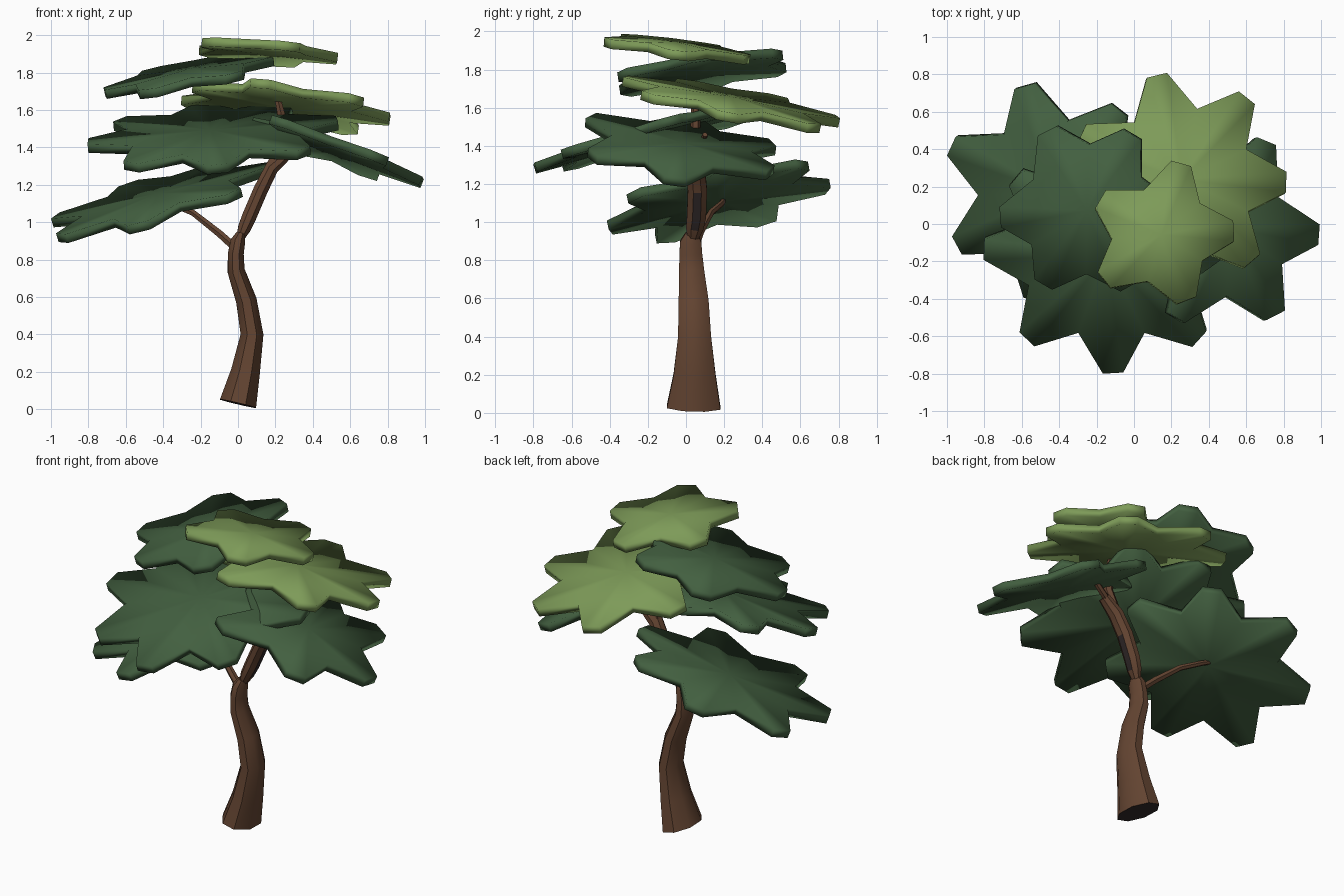
import bpy
import bmesh
import math
from mathutils import Vector

cube = bpy.data.objects.get("Cube")
if cube:
    bpy.data.objects.remove(cube, do_unlink=True)


def make_material(name, colour):
    material = bpy.data.materials.new(name)
    material.use_nodes = True
    material.diffuse_color = (*colour, 1)
    shader = material.node_tree.nodes["Principled BSDF"]
    shader.inputs["Base Color"].default_value = (*colour, 1)
    shader.inputs["Roughness"].default_value = 0.9
    return material


dark_green = make_material("dark green", (0.055, 0.115, 0.051))
light_green = make_material("light green", (0.205, 0.325, 0.098))
bark_brown = make_material("bark brown", (0.125, 0.058, 0.031))
hollow_dark = make_material("dark hollow", (0.03, 0.022, 0.022))


def finish(name, mesh_data, materials, angle):
    """Turn the bmesh into a shaded object."""
    bmesh.ops.recalc_face_normals(mesh_data, faces=mesh_data.faces)
    mesh = bpy.data.meshes.new(name)
    mesh_data.to_mesh(mesh)
    mesh_data.free()
    for material in materials:
        mesh.materials.append(material)
    part = bpy.data.objects.new(name, mesh)
    bpy.context.collection.objects.link(part)
    bpy.ops.object.select_all(action="DESELECT")
    part.select_set(True)
    bpy.context.view_layer.objects.active = part
    bpy.ops.object.shade_smooth_by_angle(angle=math.radians(angle))
    return part


def leaf_pad(name, material, height, slope, notch, tips):
    """Tilted star-shaped slab with blunt tips and pulled-in notches."""
    tips = [Vector(tip) for tip in tips]
    centre = sum(tips, Vector((0, 0))) / len(tips)
    blunt = 0.055
    outline = []
    for index, tip in enumerate(tips):
        following = tips[(index + 1) % len(tips)]
        outward = (tip - centre).normalized()
        across = Vector((-outward.y, outward.x)) * blunt
        outline.append((tip - across, 0))
        outline.append((tip + across, 0))
        valley = centre + ((tip + following) / 2 - centre) * notch
        outline.append((valley, 0.01))

    def lift(point, extra):
        return (point.x, point.y,
                height + slope[0] * point.x + slope[1] * point.y + extra)

    bm = bmesh.new()
    hub = bm.verts.new(lift(centre, 0.015))
    ring = [bm.verts.new(lift(point, extra)) for point, extra in outline]
    for index, vert in enumerate(ring):
        bm.faces.new((hub, vert, ring[(index + 1) % len(ring)]))
    pad = finish(name, bm, [material], 30)
    slab = pad.modifiers.new("thickness", "SOLIDIFY")
    slab.thickness = 0.05
    slab.offset = 0
    return pad


def limb(name, path, depth=1.0, sides=8, hollow=None):
    """Tapered tube through (x, y, z, radius); depth stretches it along y."""
    bm = bmesh.new()
    points = [Vector(step[:3]) for step in path]
    rings = []
    for index, step in enumerate(path):
        before = points[max(index - 1, 0)]
        after = points[min(index + 1, len(points) - 1)]
        along = (after - before).normalized()
        side = Vector((0, 1, 0)).cross(along).normalized()
        front = along.cross(side)
        ring = []
        for corner in range(sides):
            turn = math.tau * (corner + 0.5) / sides
            ring.append(bm.verts.new(
                points[index] + side * math.cos(turn) * step[3]
                + front * math.sin(turn) * step[3] * depth))
        rings.append(ring)
    for lower, upper in zip(rings, rings[1:]):
        for corner in range(sides):
            other = (corner + 1) % sides
            bm.faces.new((lower[corner], lower[other],
                          upper[other], upper[corner]))
    base = bm.faces.new(rings[0])
    bm.faces.new(rings[-1])
    bm.normal_update()
    bmesh.ops.recalc_face_normals(bm, faces=bm.faces)
    if hollow:
        # Dark patch on the underside of the lean
        for face in bm.faces:
            middle = face.calc_center_median().z
            if face.normal.x > 0.75 and hollow[0] < middle < hollow[1]:
                face.material_index = 1
    elif points[0].z < 0.1:
        # Dark cut end under the trunk
        base.material_index = 1
    return finish(name, bm, [bark_brown, hollow_dark], 35)


# Trunk and branches
limb("lower_trunk", [
    (0, 0.04, 0.03, 0.107), (0.04, 0.045, 0.2, 0.084),
    (0.075, 0.045, 0.4, 0.066), (0.045, 0.04, 0.58, 0.06),
    (-0.01, 0.03, 0.74, 0.05), (-0.012, 0.025, 0.83, 0.046),
    (0, 0.025, 0.9, 0.042), (0.015, 0.03, 0.94, 0.025)],
    depth=1.42)
limb("upper_trunk", [
    (0.01, 0.035, 0.91, 0.022), (0.035, 0.045, 0.97, 0.038),
    (0.06, 0.055, 1.03, 0.042), (0.12, 0.06, 1.17, 0.042),
    (0.18, 0.05, 1.29, 0.04), (0.27, 0.05, 1.37, 0.03)],
    depth=1.3, hollow=(0.98, 1.2))
limb("top_branch", [
    (0.17, 0.05, 1.29, 0.03), (0.24, 0.05, 1.43, 0.03),
    (0.235, 0.05, 1.56, 0.025), (0.21, 0.05, 1.67, 0.018)], sides=6)
limb("right_twig", [
    (0.22, 0.05, 1.34, 0.022), (0.32, 0.08, 1.39, 0.02),
    (0.42, 0.1, 1.46, 0.014)], sides=6)
limb("left_branch", [
    (0, 0.04, 0.85, 0.024), (-0.1, 0.07, 0.94, 0.022),
    (-0.24, 0.13, 1.05, 0.018), (-0.36, 0.19, 1.1, 0.016),
    (-0.45, 0.2, 1.14, 0.012)], sides=6)

# Foliage, lowest pad to highest
leaf_pad("lower_left_foliage", dark_green, 1.2, (0.28, 0.2), 0.76, [
    (-0.58, 0.74), (-0.97, 0.42), (-0.94, -0.11), (-0.53, -0.4),
    (-0.02, -0.27), (0.17, 0.2), (-0.08, 0.61)])
leaf_pad("right_foliage", dark_green, 1.56, (-0.36, -0.11), 0.77, [
    (0.98, -0.06), (0.7, 0.44), (0.32, 0.45), (0.08, 0.02),
    (0.22, -0.5), (0.75, -0.49)])
leaf_pad("front_foliage", dark_green, 1.51, (0.08, 0.275), 0.77, [
    (-0.11, -0.79), (0.35, -0.61), (0.53, -0.08), (0.25, 0.3),
    (-0.2, 0.4), (-0.63, 0.25), (-0.8, -0.13), (-0.57, -0.61)])
leaf_pad("back_foliage", light_green, 1.695, (-0.126, -0.19), 0.76, [
    (0.12, 0.79), (-0.28, 0.48), (-0.22, 0), (0.12, -0.32),
    (0.63, -0.2), (0.81, 0.22), (0.6, 0.67)])
leaf_pad("upper_left_foliage", dark_green, 1.82, (0.19, 0.13), 0.85, [
    (-0.46, 0.5), (-0.71, 0.04), (-0.48, -0.32), (-0.02, -0.33),
    (0.19, 0.08), (-0.01, 0.48)])
leaf_pad("crown_foliage", light_green, 1.912, (-0.08, -0.12), 0.84, [
    (0.25, 0.32), (-0.18, 0.13), (-0.16, -0.3), (0.28, -0.41),
    (0.53, -0.04)])
